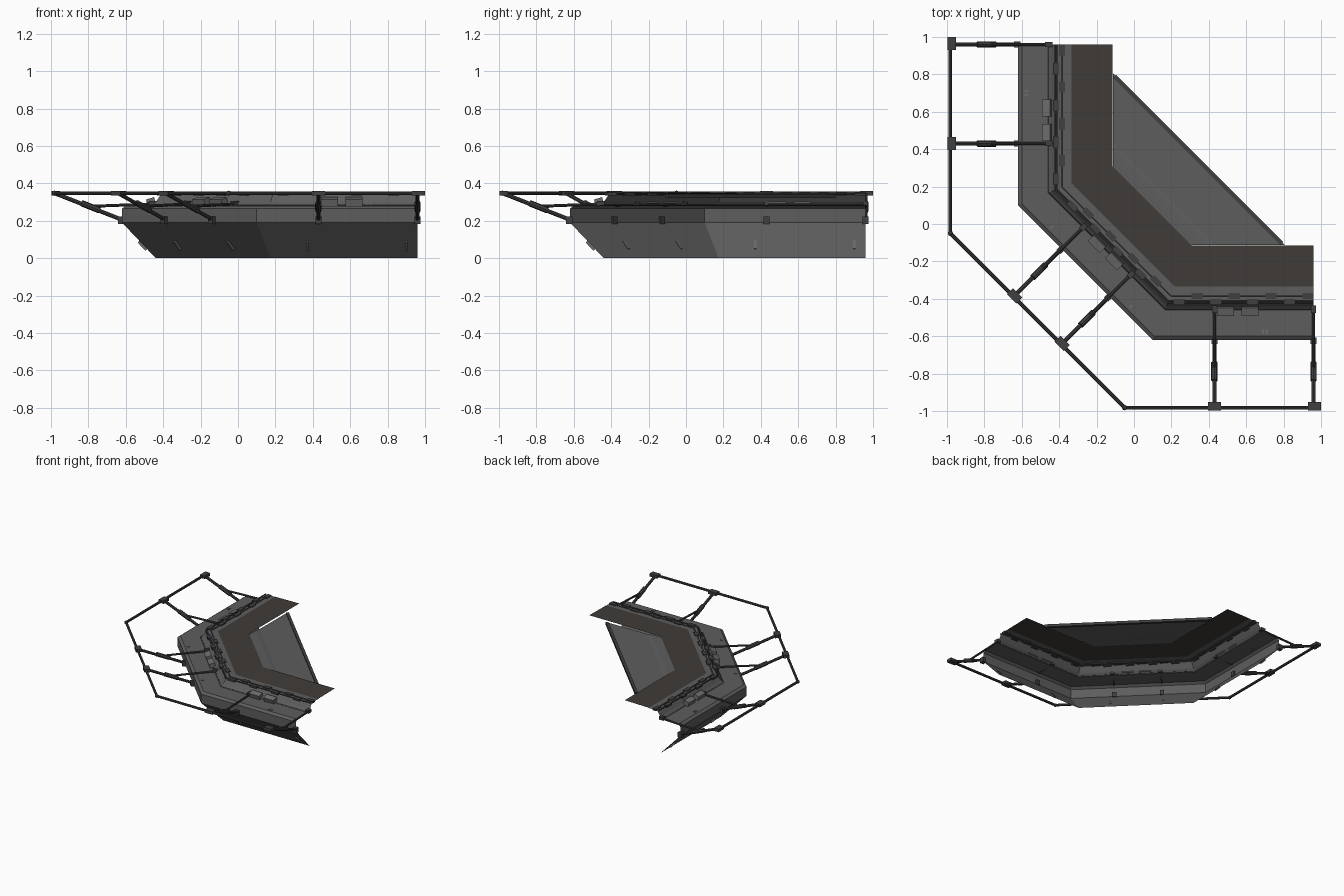
import bpy, bmesh, math
from mathutils import Vector, Matrix

if "Cube" in bpy.data.objects:
    bpy.data.objects.remove(bpy.data.objects["Cube"])

R = math.sqrt(0.5)
# Local frames of the three hull segments: origin, inward direction, along direction
FRAMES = {
    "left": (Vector((-0.62, 0, 0)), Vector((1, 0, 0)), Vector((0, 1, 0))),
    "corner": (Vector((-0.26, -0.26, 0)), Vector((R, R, 0)), Vector((R, -R, 0))),
    "right": (Vector((0, -0.62, 0)), Vector((0, 1, 0)), Vector((1, 0, 0))),
}
ENDS = 0.96


def material(name, rgb):
    m = bpy.data.materials.new(name)
    m.diffuse_color = (*rgb, 1)
    m.use_nodes = True
    m.node_tree.nodes["Principled BSDF"].inputs["Base Color"].default_value = m.diffuse_color
    return m


GREY = material("dark_grey", (0.11, 0.11, 0.11))
BLACK = material("near_black", (0.05, 0.05, 0.05))
BROWN = material("dark_brown", (0.05, 0.044, 0.04))
LIGHT = material("mid_grey", (0.15, 0.15, 0.15))


def finish(name, bm, mat):
    bmesh.ops.recalc_face_normals(bm, faces=bm.faces)
    me = bpy.data.meshes.new(name)
    bm.to_mesh(me)
    bm.free()
    ob = bpy.data.objects.new(name, me)
    bpy.context.collection.objects.link(ob)
    me.materials.append(mat)
    return ob


def at(seg, u, t, z):
    o, n, s = FRAMES[seg]
    return o + n * t + s * u + Vector((0, 0, z))


def path(t, z, end=ENDS):
    """Mitred three-segment path at inward offset t."""
    x, y = -0.62 + t, 0.1 + 0.414 * t
    return [Vector(p) for p in ((x, end, z), (x, y, z), (y, x, z), (end, x, z))]


def sweep(name, profile, mat):
    bm = bmesh.new()
    rows = [[bm.verts.new(p) for p in path(t, z)] for t, z in profile]
    for a, b in zip(rows, rows[1:]):
        for i in range(3):
            bm.faces.new((a[i], a[i + 1], b[i + 1], b[i]))
    return finish(name, bm, mat)


def add_box(bm, seg, u, t, z, su, st, sz, tilt=0):
    """Box in segment coordinates, tilted about the along axis."""
    c, s = math.cos(tilt), math.sin(tilt)
    geo = bmesh.ops.create_cube(bm, size=1)
    for v in geo["verts"]:
        a, b, w = v.co.x * st, v.co.y * su, v.co.z * sz
        v.co = at(seg, u + b, t + a * c - w * s, z + a * s + w * c)


def add_tube(bm, a, b, r, sides=8):
    d = b - a
    rot = d.to_track_quat('Z', 'Y').to_matrix().to_4x4()
    bmesh.ops.create_cone(bm, cap_ends=True, segments=sides, radius1=r, radius2=r,
                          depth=d.length, matrix=Matrix.Translation((a + b) / 2) @ rot)


# Open-bottomed hull shell: sloped skirt, deck, upper wall, top strip
sweep("hull", [(.18, 0), (0, .19), (0, .265), (.02, .28), (.16, .28),
               (.18, .30), (.21, .343), (.29, .343)], GREY)
# Broad inner flange
sweep("inner_flange", [(.285, .345), (.505, .348)], BROWN)

# Nearly flat panel filling the inside of the corner, with a raised step at its foot
bm = bmesh.new()
rows = []
for d, z in [(.49, .335), (.23, .337), (.20, .343), (.13, .345)]:
    w = d + .158
    rows.append([bm.verts.new((d * R + k * w * R, d * R - k * w * R, z)) for k in (-1, 1)])
for a, b in zip(rows, rows[1:]):
    bm.faces.new((a[0], a[1], b[1], b[0]))
finish("corner_panel", bm, GREY)
bm = bmesh.new()
add_box(bm, "corner", 0, .485 + .368, .332, 1.265, .022, .022)
finish("panel_rim", bm, BLACK)

# Outer guard rail
bm = bmesh.new()
rail = path(-.362, .347, .98)
for a, b in zip(rail, rail[1:]):
    add_tube(bm, a, b, .01)
for p in rail[1:3]:
    bmesh.ops.create_icosphere(bm, subdivisions=2, radius=.014, matrix=Matrix.Translation(p))
finish("guard_rail", bm, BLACK)

# Forked support arms with joints and brackets
ARMS = [("left", .96), ("left", .43), ("corner", -.18), ("corner", .18),
        ("right", .43), ("right", .96)]
arms, joints = bmesh.new(), bmesh.new()
for seg, u in ARMS:
    top, knee = at(seg, u, -.36, .347), at(seg, u, -.17, .277)
    foot, deck = at(seg, u, 0, .205), at(seg, u, .18, .29)
    add_tube(arms, top, foot, .011)
    add_tube(arms, knee, deck, .008)
    add_tube(joints, knee.lerp(top, .25), knee.lerp(foot, .3), .017)
    add_box(joints, seg, u + (.005 if u > .9 else 0), -.355, .348, .07, .045, .024)
    add_box(joints, seg, u, -.005, .203, .032, .035, .04)
    add_box(joints, seg, u, .165, .293, .028, .04, .025)
finish("support_arms", arms, BLACK)
finish("arm_joints", joints, BLACK)

# Hinge strip along the top edge of the upper wall
bm = bmesh.new()
for t in (.2, .235):
    strip = path(t, .343)
    for a, b in zip(strip, strip[1:]):
        add_tube(bm, a, b, .006, 6)
for seg, lo, hi in (("left", .24, .93), ("corner", -.3, .3), ("right", .24, .93)):
    n = 8
    for i in range(n):
        u = lo + (hi - lo) * i / (n - 1)
        add_box(bm, seg, u, .235 if i % 2 else .203, .342, .06, .032, .016)
finish("hinge_strip", bm, BLACK)

# Paired vent boxes on the upper wall and slim handles on the skirt
vents, clips = bmesh.new(), bmesh.new()
slope = math.atan2(.19, -.18)
for seg, us, hs in (("left", (.49, .62), (.37, .9)), ("corner", (-.065, .065), (-.2, .2)),
                    ("right", (.49, .62), (.37, .9))):
    for u in us:
        add_box(vents, seg, u, .155, .303, .09, .045, .035, .3)
    for u in hs:
        add_box(clips, seg, u, .11, .067, .014, .06, .016, slope)
    for u in ([.69, .71] if seg != "corner" else [-.3, .3]):
        add_box(clips, seg, u, .045, .281, .012, .02, .006)
finish("vent_boxes", vents, LIGHT)
finish("skirt_handles", clips, LIGHT)

# Dark seam at the foot of the upper wall
bm = bmesh.new()
line = path(.165, .284)
for a, b in zip(line, line[1:]):
    add_tube(bm, a, b, .004, 4)
finish("seam_line", bm, BLACK)
